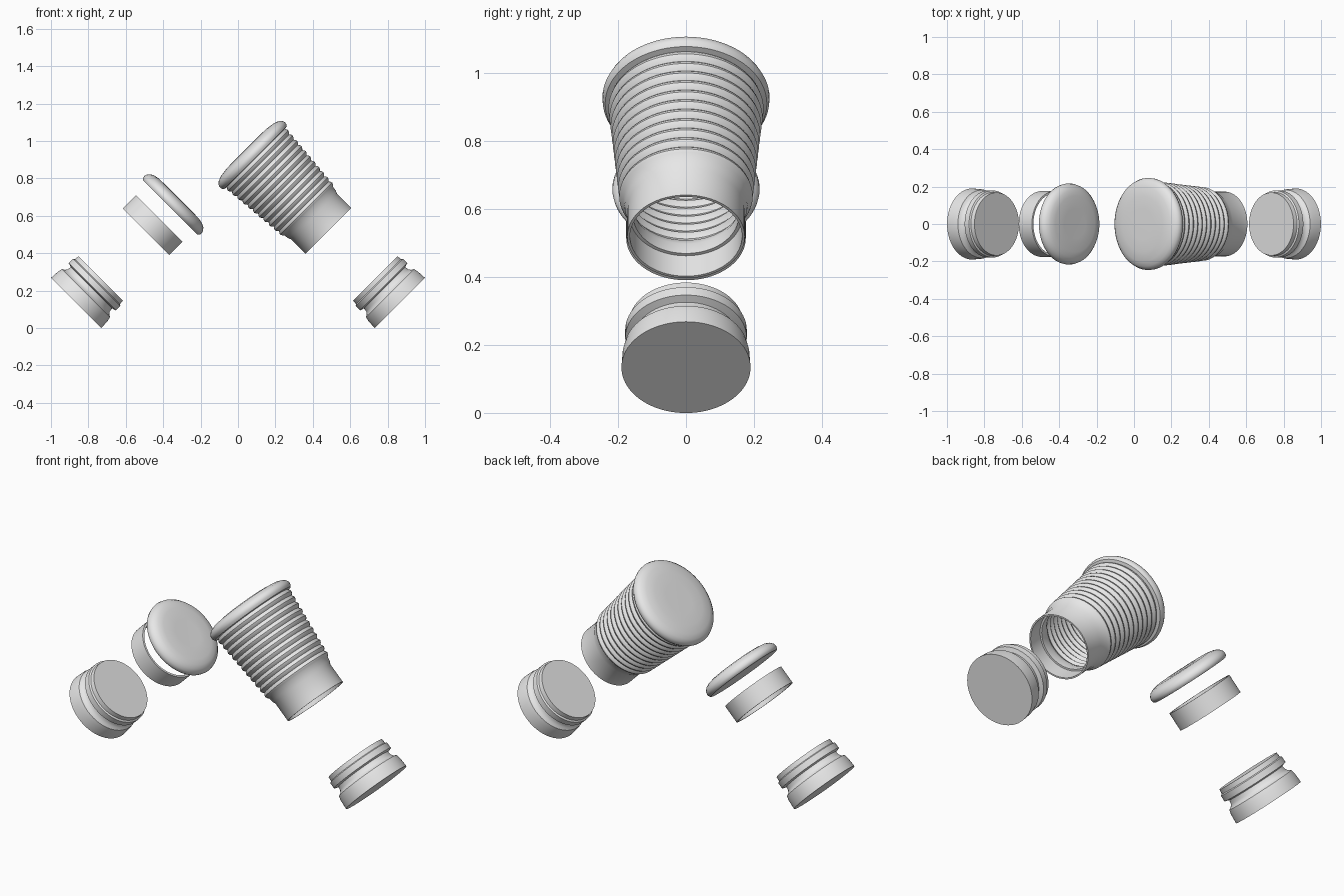
import bpy, bmesh, math
from mathutils import Matrix, Vector

cube = bpy.data.objects.get("Cube")
if cube:
    bpy.data.objects.remove(cube, do_unlink=True)

grey = bpy.data.materials.new("light_grey")
grey.use_nodes = True
grey.diffuse_color = (0.8, 0.8, 0.8, 1)
grey.node_tree.nodes["Principled BSDF"].inputs["Base Color"].default_value = (0.8, 0.8, 0.8, 1)


def lathe(name, profile, x, z, tilt, closed=False):
    """Spin (radius, height) points about an axis leaning sideways by tilt degrees."""
    bm = bmesh.new()
    verts = [bm.verts.new((r, 0, h)) for r, h in profile]
    edges = [bm.edges.new(pair) for pair in zip(verts, verts[1:])]
    if closed:
        edges.append(bm.edges.new((verts[-1], verts[0])))
    bmesh.ops.spin(bm, geom=verts + edges, cent=(0, 0, 0), axis=(0, 0, 1),
                   angle=math.tau, steps=72, use_merge=True)
    bmesh.ops.remove_doubles(bm, verts=bm.verts, dist=1e-5)
    bmesh.ops.recalc_face_normals(bm, faces=bm.faces)
    lean = Matrix.Rotation(math.radians(tilt), 4, 'Y')
    bm.transform(Matrix.Translation(Vector((x, 0, z))) @ lean)
    mesh = bpy.data.meshes.new(name)
    bm.to_mesh(mesh)
    bm.free()
    mesh.materials.append(grey)
    obj = bpy.data.objects.new(name, mesh)
    bpy.context.collection.objects.link(obj)
    bpy.ops.object.select_all(action='DESELECT')
    obj.select_set(True)
    bpy.context.view_layer.objects.active = obj
    bpy.ops.object.shade_smooth_by_angle(angle=math.radians(35))
    return obj


# Solid end stoppers: drum, concave neck, ring and plug
stopper = [(0, 0), (0.19, 0), (0.187, 0.05), (0.182, 0.074), (0.168, 0.082),
           (0.159, 0.095), (0.156, 0.115), (0.179, 0.122), (0.179, 0.155),
           (0.17, 0.16), (0.168, 0.185), (0, 0.185)]
lathe("left_stopper", stopper, 0.865, 0.134, -45)
lathe("right_stopper", stopper, -0.865, 0.134, 45)

# Open collar ring
lathe("collar_ring", [(0.176, 0), (0.176, 0.1), (0.165, 0.1), (0.165, 0)],
      -0.492, 0.515, 45, closed=True)

# Rounded lid floating over the collar
lathe("lid", [(0, 0), (0.207, 0), (0.214, 0.007), (0.217, 0.02), (0.213, 0.035),
              (0.2, 0.05), (0.18, 0.06), (0.15, 0.066), (0.08, 0.067), (0, 0.065)],
      -0.362, 0.645, 45)

# Ribbed cup: neck, ribs and bulging closed end on the outside, ribbed hollow inside
ribs, low, high = 11, 0.15, 0.55
outer = [(0.173, 0), (0.173, 0.11), (0.18, 0.125)]
inner = [(0.165, 0), (0.165, 0.085), (0.155, 0.085), (0.155, 0.125)]
for i in range(ribs):
    for k in range(4):
        t = (i + k / 4) / ribs
        bump = 0.011 * math.sin(math.pi * k / 4)
        h = low + (high - low) * t
        outer.append((0.184 + 0.035 * t + bump, h))
        inner.append((0.165 + 0.035 * t + bump, h))
outer += [(0.22, 0.55), (0.238, 0.553), (0.245, 0.565), (0.246, 0.578), (0.24, 0.592),
          (0.226, 0.604), (0.2, 0.614), (0.15, 0.621), (0.08, 0.623), (0, 0.621)]
inner += [(0.2, 0.555), (0.19, 0.585), (0, 0.595)]
lathe("ribbed_cup", inner[::-1] + outer, 0.484, 0.519, -45)
